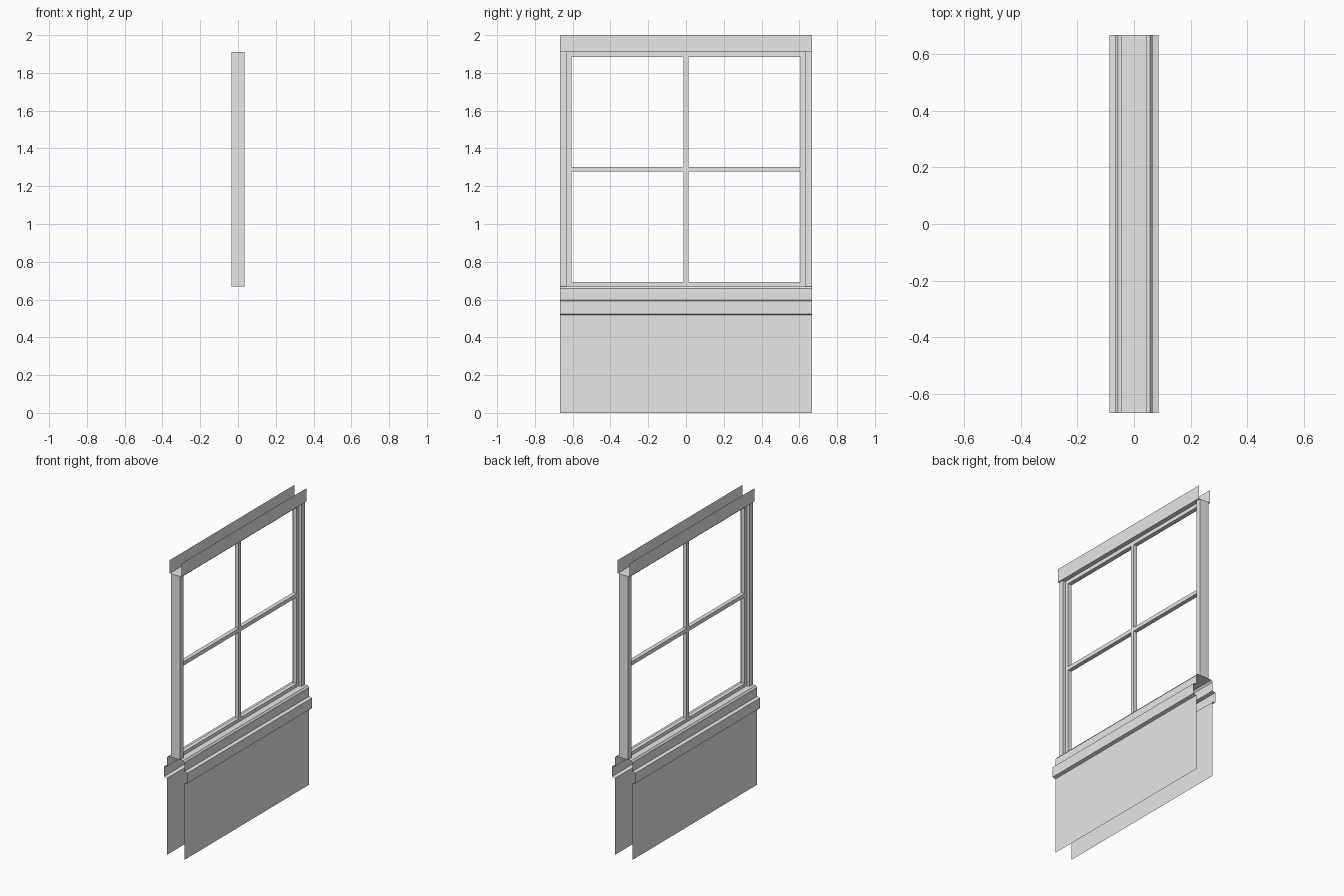
import bpy
import bmesh

cube = bpy.data.objects.get("Cube")
if cube:
    bpy.data.objects.remove(cube)

HALF = 0.667                    # half length along y
SILL, SOFFIT = 0.67, 1.91       # bottom and top of the window opening
JAMB, RAIL = 0.034, 0.026       # member widths
JAMB_DEPTH, SASH_DEPTH = 0.068, 0.028

grey = bpy.data.materials.new("light grey paint")
grey.use_nodes = True
colour = (0.8, 0.8, 0.8, 1)
grey.diffuse_color = colour
grey.node_tree.nodes["Principled BSDF"].inputs["Base Color"].default_value = colour


def finish(name, bm):
    mesh = bpy.data.meshes.new(name)
    bm.to_mesh(mesh)
    bm.free()
    mesh.materials.append(grey)
    obj = bpy.data.objects.new(name, mesh)
    bpy.context.collection.objects.link(obj)
    return obj


def sheet(name, half_profile):
    """Mirror an x-z half profile and sweep it along y as an open sheet."""
    profile = half_profile + [(-x, z) for x, z in reversed(half_profile)]
    bm = bmesh.new()
    rows = [[bm.verts.new((x, y, z)) for x, z in profile] for y in (-HALF, HALF)]
    a, b = rows
    for i in range(len(profile) - 1):
        bm.faces.new((a[i], b[i], b[i + 1], a[i + 1]))
    return finish(name, bm)


def bar(name, depth, y0, y1, z0, z1):
    bm = bmesh.new()
    bmesh.ops.create_cube(bm, size=1)
    for v in bm.verts:
        v.co = (v.co.x * depth,
                (y0 + y1) / 2 + v.co.y * (y1 - y0),
                (z0 + z1) / 2 + v.co.z * (z1 - z0))
    return finish(name, bm)


# Lower wall skin with a trim band and a chamfered sill, open underneath
sheet("lower_wall_and_sill", [
    (0.065, 0), (0.065, 0.518), (0.087, 0.524), (0.087, 0.593),
    (0.065, 0.598), (0.065, 0.658), (0.056, SILL)])

# Header channel, open at the top
header = sheet("header", [(0.044, 2.0), (0.044, SOFFIT)])
header.data.flip_normals()

# Side jambs and the sash stiles beside them
inner = HALF - JAMB
opening = inner - RAIL
for side, s in (("front", -1), ("back", 1)):
    ys = sorted((s * inner, s * HALF))
    bar(side + "_jamb", JAMB_DEPTH, *ys, SILL, SOFFIT)
    ys = sorted((s * opening, s * inner))
    bar(side + "_sash_stile", SASH_DEPTH, *ys, SILL, SOFFIT)

# Sash rails and the glazing bars that form four panes
low, high = SILL + RAIL - 0.003, SOFFIT - RAIL
bar("bottom_rail", SASH_DEPTH, -opening, opening, SILL, low)
bar("top_rail", SASH_DEPTH, -opening, opening, high, SOFFIT)
mid = (SILL + SOFFIT) / 2
bar("vertical_glazing_bar", SASH_DEPTH, -RAIL / 2, RAIL / 2, low, high)
for side, s in (("front", -1), ("back", 1)):
    ys = sorted((s * RAIL / 2, s * opening))
    bar(side + "_glazing_bar", SASH_DEPTH, *ys, mid - RAIL / 2, mid + RAIL / 2)
